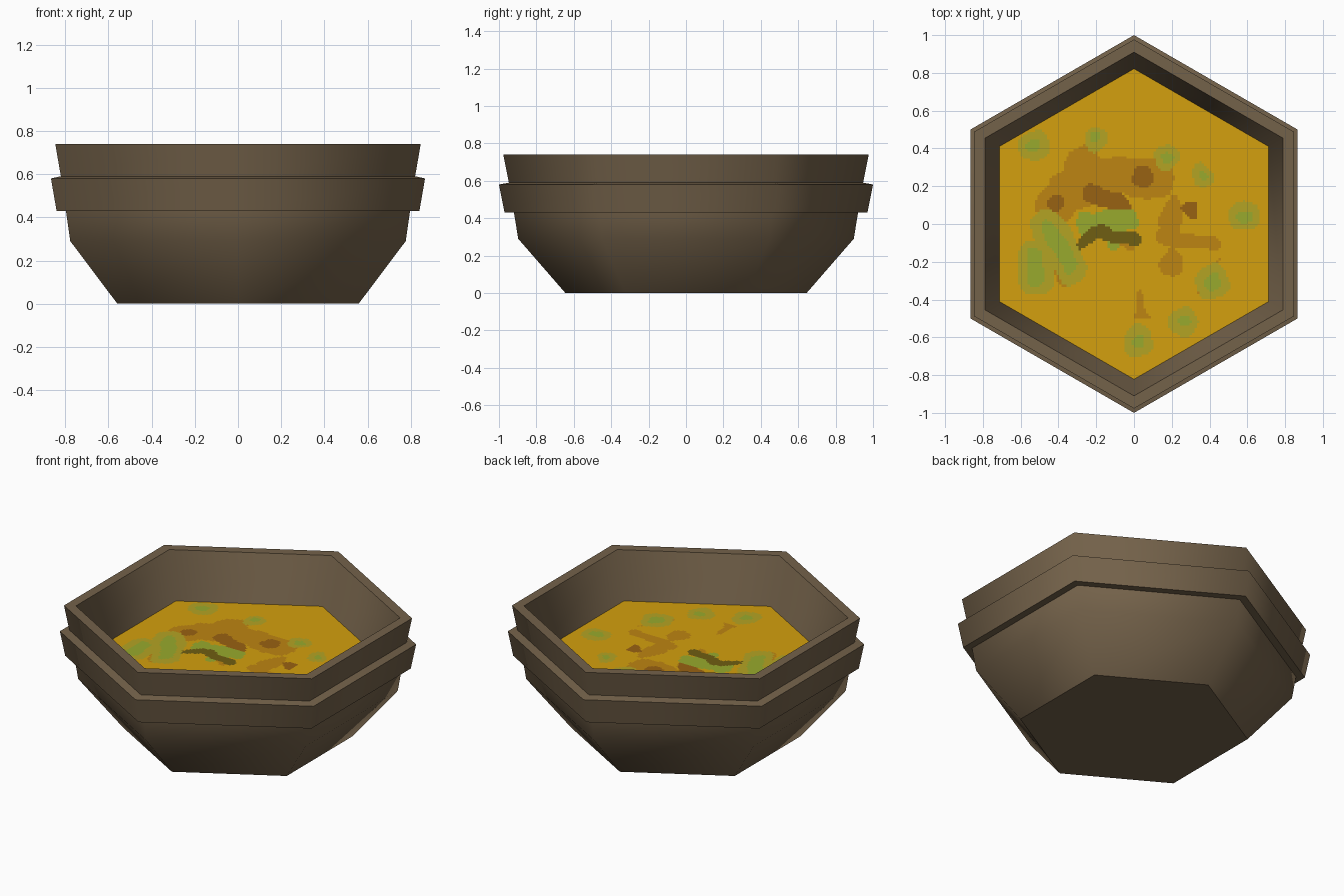
import bpy, bmesh, math
from mathutils import Vector, noise

if "Cube" in bpy.data.objects:
    bpy.data.objects.remove(bpy.data.objects["Cube"])


def mat(name, r, g, b):
    lin = [((c / 255 + 0.055) / 1.055) ** 2.4 for c in (r, g, b)]
    m = bpy.data.materials.new(name)
    m.diffuse_color = (*lin, 1)
    m.use_nodes = True
    m.node_tree.nodes["Principled BSDF"].inputs["Base Color"].default_value = m.diffuse_color
    return m


def add_object(name, bm, mats):
    me = bpy.data.meshes.new(name)
    bm.to_mesh(me)
    bm.free()
    for m in mats:
        me.materials.append(m)
    ob = bpy.data.objects.new(name, me)
    bpy.context.collection.objects.link(ob)
    return ob


SIDES = 6
SOUP_R, SOUP_Z = 0.822, 0.46


def corner(i, r, z):
    a = math.pi / 2 + i * math.tau / SIDES
    return Vector((r * math.cos(a), r * math.sin(a), z))


# Bowl: six-sided lathe, (radius, height)
profile = [(0.645, 0), (0.897, 0.29), (0.92, 0.43), (0.97, 0.43), (1.0, 0.58),
           (0.947, 0.59), (0.977, 0.74), (0.91, 0.74), (SOUP_R, SOUP_Z)]
bm = bmesh.new()
rings = [[bm.verts.new(corner(i, r, z)) for i in range(SIDES)] for r, z in profile]
for lo, hi in zip(rings, rings[1:]):
    for i in range(SIDES):
        j = (i + 1) % SIDES
        bm.faces.new((lo[i], lo[j], hi[j], hi[i]))
bm.faces.new(rings[0][::-1])
for f in bm.faces:
    f.smooth = True
# Every ring is a crisp edge except the soft shoulder
for k, ring in enumerate(rings):
    for i in range(SIDES):
        bm.edges.get((ring[i], ring[(i + 1) % SIDES])).smooth = k == 1
add_object("bowl", bm, [mat("wood brown", 116, 98, 74)])

YELLOW, BROTH, DARK, TINT, HERB, OLIVE = range(6)
mats = [mat("soup yellow", 212, 160, 14), mat("broth brown", 190, 133, 18),
        mat("dark brown", 153, 98, 18), mat("olive tint", 180, 163, 35),
        mat("herb green", 152, 170, 45), mat("dark olive", 112, 94, 18)]

# Main patches as rounded strokes (colour, radius, points), topmost first
strokes = [
    (OLIVE, .035, [(-.27, -.1), (-.2, -.04), (0, -.08)]),
    (HERB, .06, [(-.25, 0), (-.03, .02)]),
    (HERB, .04, [(-.1, -.1)]),
    (DARK, .05, [(-.22, .16), (-.07, .1)]),
    (DARK, .06, [(.04, .25)]),
    (DARK, .05, [(-.41, .11)]),
    (DARK, .045, [(.3, .08)]),
    (TINT, .09, [(-.53, -.17), (-.52, -.3)]),
    (TINT, .09, [(-.46, -.02), (-.33, -.22)]),
    (TINT, .09, [(.42, -.31)]),
    (TINT, .08, [(.02, -.62)]),
    (TINT, .08, [(.58, .04)]),
    (TINT, .08, [(.26, -.52)]),
    (TINT, .08, [(-.53, .42)]),
    (TINT, .07, [(.17, .35)]),
    (TINT, .06, [(.36, .26)]),
    (TINT, .06, [(-.2, .45)]),
    (BROTH, .1, [(-.42, .1), (-.15, .26), (.12, .24)]),
    (BROTH, .035, [(.15, -.07), (.42, -.1)]),
]


def distance(p, a, b):
    d = b - a
    t = max(0, min(1, (p - a).dot(d) / d.length_squared)) if d.length else 0
    return (p - a - d * t).length


def soup_colour(c):
    n = noise.noise_vector(Vector((c.x, c.y, 0)) * 12) * 0.022
    p = Vector((c.x + n.x, c.y + n.y))
    for colour, radius, pts in strokes:
        pts = [Vector(q) for q in pts]
        d = min(distance(p, a, b) for a, b in zip(pts, pts[1:] or pts))
        if d < radius:
            # Tinted spots have a greener heart
            return HERB if colour == TINT and d < radius * 0.45 else colour
    # Loose swirls of broth around the middle
    if p.length < 0.5 and noise.noise(Vector((p.x, p.y, 0.3)) * 5) > 0.3:
        return BROTH
    return YELLOW


# Soup: fine grid trimmed to the hexagon, coloured by patch
bm = bmesh.new()
bmesh.ops.create_grid(bm, x_segments=130, y_segments=130, size=SOUP_R + 0.01)
bmesh.ops.translate(bm, verts=bm.verts, vec=(0, 0, SOUP_Z))
for i in range(SIDES):
    mid = (corner(i, SOUP_R, SOUP_Z) + corner(i + 1, SOUP_R, SOUP_Z)) / 2
    bmesh.ops.bisect_plane(bm, geom=bm.verts[:] + bm.edges[:] + bm.faces[:],
                           plane_co=mid, plane_no=(mid.x, mid.y, 0), clear_outer=True)
for f in bm.faces:
    f.material_index = soup_colour(f.calc_center_median())
add_object("soup", bm, mats)
